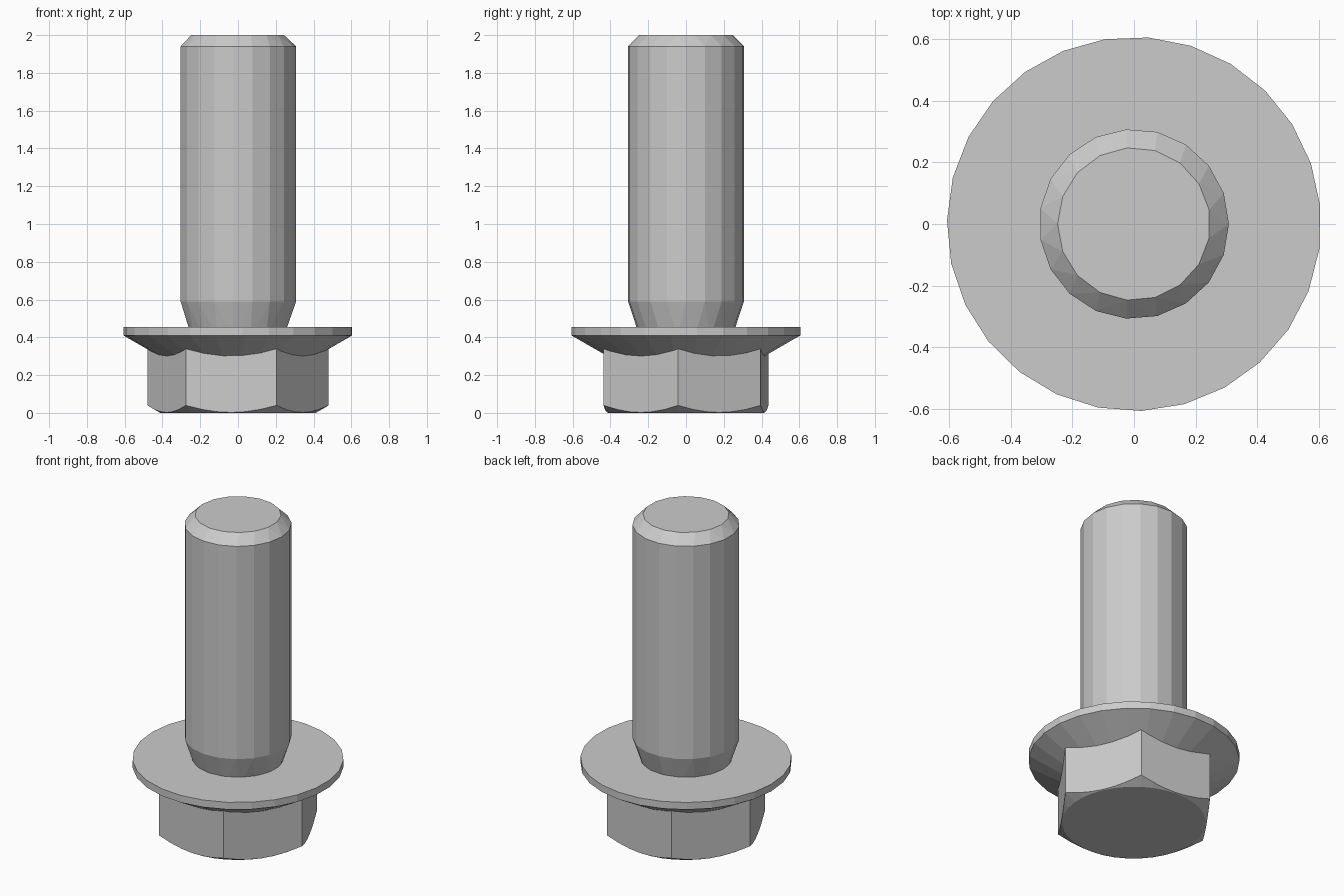
import bpy, bmesh
from math import cos, sin, radians, tau

if "Cube" in bpy.data.objects:
    bpy.data.objects.remove(bpy.data.objects["Cube"])


def hull(name, rings):
    """Convex solid through rings given as (radius, z, sides, start angle in degrees)."""
    bm = bmesh.new()
    for r, z, n, start in rings:
        for i in range(n):
            a = radians(start) + tau * i / n
            bm.verts.new((r * cos(a), r * sin(a), z))
    bmesh.ops.convex_hull(bm, input=bm.verts[:])
    bmesh.ops.dissolve_limit(bm, angle_limit=radians(0.3), verts=bm.verts[:], edges=bm.edges[:])
    bmesh.ops.recalc_face_normals(bm, faces=bm.faces[:])
    me = bpy.data.meshes.new(name)
    bm.to_mesh(me)
    bm.free()
    ob = bpy.data.objects.new(name, me)
    bpy.context.collection.objects.link(ob)
    return ob


def combine(target, other, operation):
    """Apply a boolean and remove the second solid."""
    mod = target.modifiers.new("combine", 'BOOLEAN')
    mod.operation = operation
    mod.solver = 'EXACT'
    mod.object = other
    bpy.context.view_layer.objects.active = target
    bpy.ops.object.modifier_apply(modifier=mod.name)
    bpy.data.objects.remove(other)


# Hexagonal head, its lower corners trimmed by a 30 degree cone
bolt = hull("flanged_bolt", [(0.482, 0, 6, -5), (0.482, 0.38, 6, -5)])
cone = hull("head_chamfer", [(0.413, 0, 36, -5), (0.613, 0.115, 36, -5), (0.613, 0.5, 36, -5)])
combine(bolt, cone, 'INTERSECT')

# Washer flange: thin rim with a conical underside running into the head
flange = hull("flange", [(0.40, 0.291, 27, 5.6), (0.607, 0.41, 27, 5.6), (0.607, 0.455, 27, 5.6)])
combine(bolt, flange, 'UNION')

# Shank with tapered neck and chamfered tip
shank = hull("shank", [(0.245, 0.40, 17, 180), (0.308, 0.59, 19, 0),
                       (0.308, 1.94, 19, 0), (0.248, 2.0, 17, 180)])
combine(bolt, shank, 'UNION')
